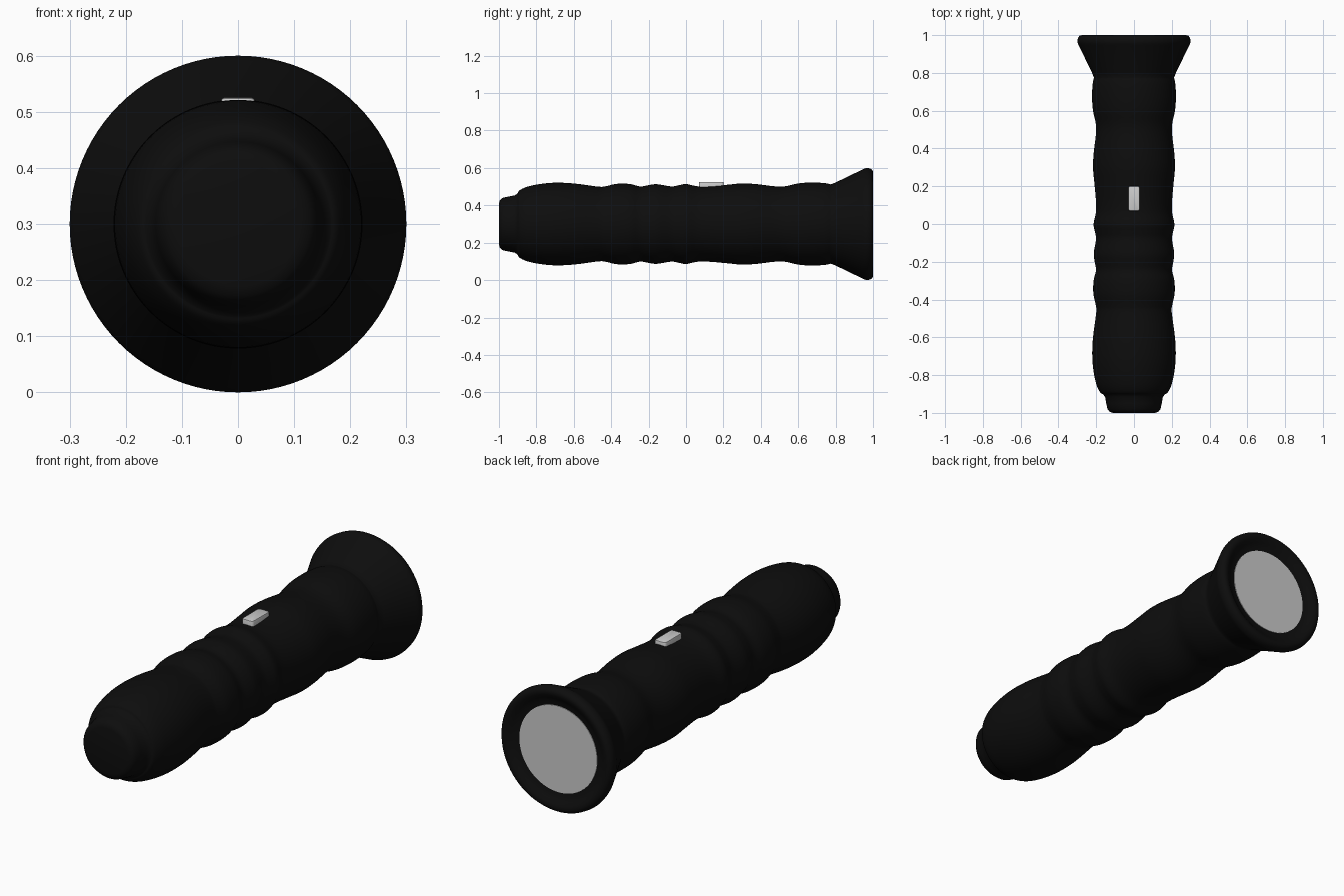
import bpy, bmesh, math
from mathutils import Vector, Matrix

if "Cube" in bpy.data.objects:
    bpy.data.objects.remove(bpy.data.objects["Cube"])

AXIS_Z = 0.3
SEG = 96

black = bpy.data.materials.new("black_rubber")
black.diffuse_color = (0.004, 0.004, 0.004, 1)
black.use_nodes = True
black.node_tree.nodes["Principled BSDF"].inputs["Base Color"].default_value = black.diffuse_color


def smooth_profile(pts, steps=4):
    """Catmull-Rom curve through (y, radius) points."""
    p = [Vector(a) for a in [pts[0]] + pts + [pts[-1]]]
    out = []
    for a, b, c, d in zip(p, p[1:], p[2:], p[3:]):
        for i in range(steps):
            t = i / steps
            out.append(tuple(0.5 * (2 * b + (c - a) * t + (2 * a - 5 * b + 4 * c - d) * t * t
                                    + (3 * b - a - 3 * c + d) * t ** 3)))
    return out + [pts[-1]]


def lathe(name, profile, mat=None, angle=40):
    """Revolve (y, radius) points around the long axis."""
    bm = bmesh.new()
    rings = []
    for y, r in profile:
        if r == 0:
            rings.append([bm.verts.new((0, y, AXIS_Z))] * SEG)
        else:
            rings.append([bm.verts.new((r * math.cos(k * math.tau / SEG), y,
                                        AXIS_Z + r * math.sin(k * math.tau / SEG)))
                          for k in range(SEG)])
    for a, b in zip(rings, rings[1:]):
        for k in range(SEG):
            n = (k + 1) % SEG
            bm.faces.new(dict.fromkeys((a[k], b[k], b[n], a[n])))
    bmesh.ops.recalc_face_normals(bm, faces=bm.faces)
    return finish(name, bm, mat, angle)


def finish(name, bm, mat, angle):
    me = bpy.data.meshes.new(name)
    bm.to_mesh(me)
    bm.free()
    ob = bpy.data.objects.new(name, me)
    bpy.context.collection.objects.link(ob)
    if mat:
        me.materials.append(mat)
    bpy.ops.object.select_all(action='DESELECT')
    ob.select_set(True)
    bpy.context.view_layer.objects.active = ob
    bpy.ops.object.shade_smooth_by_angle(angle=math.radians(angle))
    return ob


# Body: tail cap, rippled grip, flared head, rolled rim and lens seat
tail = [(-1, 0), (-1, 0.11), (-0.995, 0.128), (-0.98, 0.14), (-0.95, 0.147), (-0.915, 0.153)]
grip = smooth_profile([
    (-0.9, 0.165), (-0.89, 0.18), (-0.85, 0.199), (-0.78, 0.214), (-0.7, 0.221), (-0.6, 0.217),
    (-0.47, 0.2), (-0.43, 0.202), (-0.37, 0.215), (-0.3, 0.214), (-0.245, 0.201),
    (-0.2, 0.208), (-0.155, 0.213), (-0.08, 0.201), (-0.04, 0.207), (0, 0.214),
    (0.06, 0.202), (0.13, 0.202), (0.22, 0.21), (0.3, 0.217), (0.38, 0.213), (0.47, 0.202),
    (0.53, 0.202), (0.6, 0.217), (0.67, 0.222), (0.74, 0.219), (0.775, 0.212)])
head = [(0.8, 0.222), (0.945, 0.292), (0.955, 0.297), (0.967, 0.3), (0.985, 0.297),
        (0.997, 0.288), (1, 0.276), (0.997, 0.262), (0.985, 0.245), (0.975, 0.225),
        (0.972, 0.2), (0.96, 0.2), (0.96, 0)]
lathe("body", tail + grip + head, black)

# Lens disc set into the head
lathe("lens", [(0.965, 0), (0.965, 0.208), (0.976, 0.208), (0.976, 0)])

# Switch button on top of the grip
bm = bmesh.new()
bmesh.ops.create_cube(bm, size=1, matrix=Matrix.Translation((0, 0.135, 0.508))
                      @ Matrix.Diagonal((0.06, 0.132, 0.034, 1)))
upright = [e for e in bm.edges if abs(e.verts[0].co.z - e.verts[1].co.z) > 0.01]
bmesh.ops.bevel(bm, geom=upright, offset=0.012, segments=4, profile=0.5, affect='EDGES')
rim = [e for e in bm.edges if all(v.co.z > 0.52 for v in e.verts)]
bmesh.ops.bevel(bm, geom=rim, offset=0.005, segments=2, profile=0.5, affect='EDGES')
finish("switch_button", bm, None, 40)
